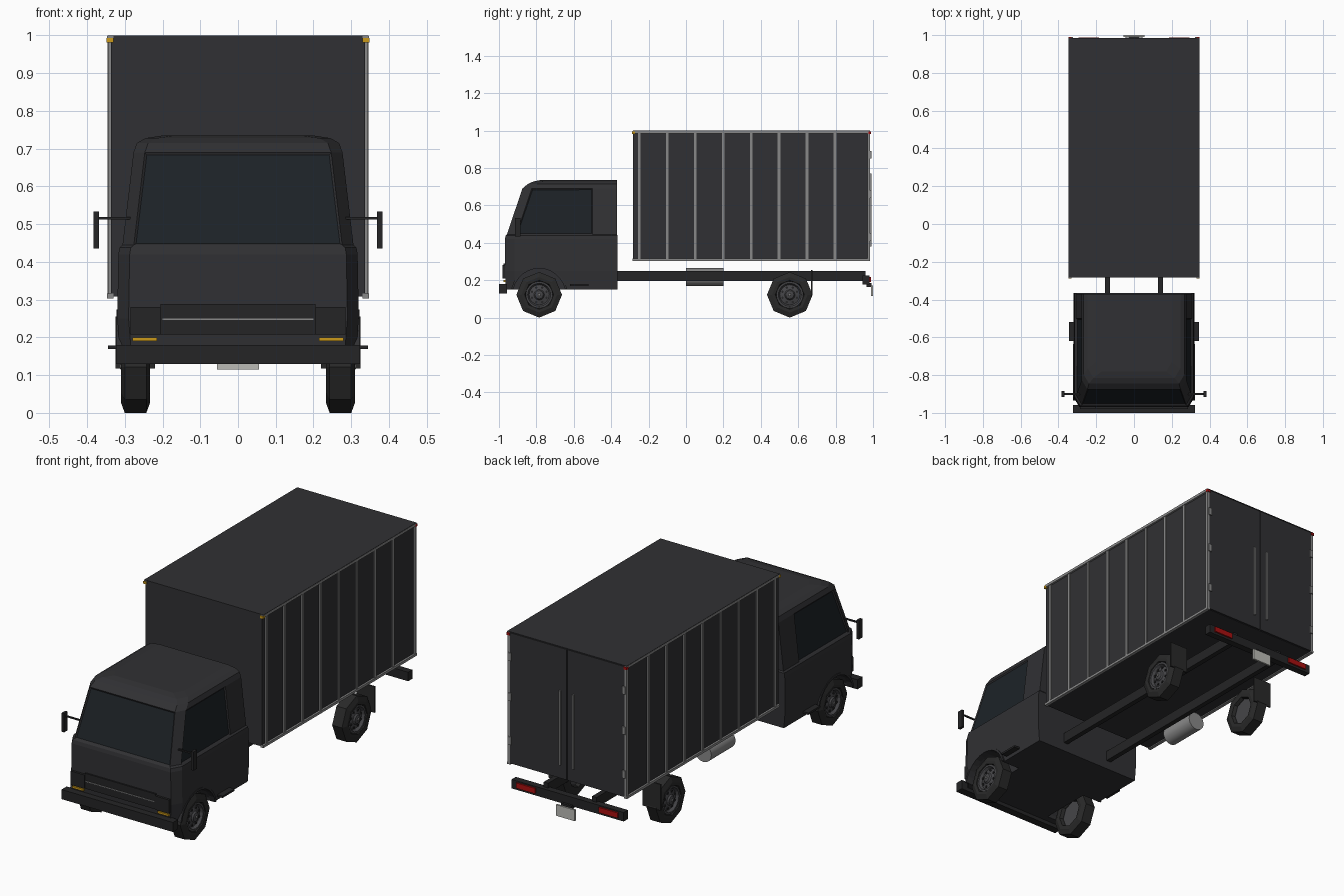
import bpy, bmesh, math

if "Cube" in bpy.data.objects:
    bpy.data.objects.remove(bpy.data.objects["Cube"])


def material(name, r, g, b):
    m = bpy.data.materials.new(name)
    m.diffuse_color = (r, g, b, 1)
    m.use_nodes = True
    m.node_tree.nodes["Principled BSDF"].inputs["Base Color"].default_value = m.diffuse_color
    return m


PAINT = material("dark_paint", 0.03, 0.03, 0.033)
BLACK = material("black_trim", 0.018, 0.018, 0.019)
GLASS = material("dark_glass", 0.012, 0.016, 0.02)
RUBBER = material("rubber", 0.022, 0.022, 0.022)
RIM = material("rim_grey", 0.06, 0.06, 0.065)
METAL = material("light_metal", 0.25, 0.25, 0.25)
AMBER = material("amber", 0.6, 0.32, 0.01)
RED = material("red", 0.4, 0.005, 0.005)
PLATE = material("plate", 0.5, 0.5, 0.47)


def finish(name, bm, mats, mirror=False):
    bmesh.ops.recalc_face_normals(bm, faces=bm.faces)
    me = bpy.data.meshes.new(name)
    bm.to_mesh(me)
    bm.free()
    for m in mats:
        me.materials.append(m)
    ob = bpy.data.objects.new(name, me)
    bpy.context.collection.objects.link(ob)
    if mirror:
        ob.modifiers.new("mirror", 'MIRROR')
    return ob


def boxes(name, mat, spans, mirror=False):
    """One object from boxes given as (x0, x1, y0, y1, z0, z1)."""
    bm = bmesh.new()
    for x0, x1, y0, y1, z0, z1 in spans:
        vs = bmesh.ops.create_cube(bm, size=1)["verts"]
        for v in vs:
            v.co = ((x0 + x1) / 2 + v.co.x * (x1 - x0),
                    (y0 + y1) / 2 + v.co.y * (y1 - y0),
                    (z0 + z1) / 2 + v.co.z * (z1 - z0))
    return finish(name, bm, [mat], mirror)


def lathe_x(bm, profile, n, y, z, closed=False, start=-90, arc=360):
    """Turn (radius, x) points around an axis parallel to x."""
    full = arc == 360
    rings = []
    for i in range(n if full else n + 1):
        a = math.radians(start + arc * i / n)
        rings.append([bm.verts.new((x, y + r * math.cos(a), z + r * math.sin(a)))
                      for r, x in profile])
    k = len(profile)
    for i in range(n):
        a, b = rings[i], rings[(i + 1) % len(rings)]
        for j in range(k if closed else k - 1):
            bm.faces.new((a[j], a[(j + 1) % k], b[(j + 1) % k], b[j]))
    if full and not closed:
        bm.faces.new([r[0] for r in rings])
        bm.faces.new([r[-1] for r in rings])
    elif not full:
        bm.faces.new(rings[0])
        bm.faces.new(rings[-1])


# Cab: lofted horizontal sections (z, half width, front y, back y)
levels = [(0.15, 0.312, -0.962, -0.365), (0.25, 0.320, -0.968, -0.365),
          (0.42, 0.317, -0.968, -0.365), (0.438, 0.314, -0.964, -0.365),
          (0.445, 0.306, -0.957, -0.37), (0.60, 0.287, -0.915, -0.37),
          (0.69, 0.277, -0.875, -0.37), (0.715, 0.268, -0.845, -0.37),
          (0.728, 0.245, -0.815, -0.37), (0.735, 0.20, -0.78, -0.37)]
bm = bmesh.new()
rings = []
# the glass zone is one tall face, so the 0.60 level is skipped
for z, w, yf, yb in [l for l in levels if l[0] != 0.60]:
    half = [(w - 0.03, yf), (w, yf + 0.05), (w, -0.5), (w, yb)]
    ring = half + [(-x, y) for x, y in reversed(half)]
    rings.append([bm.verts.new((x, y, z)) for x, y in ring])
bm.faces.new(rings[0])
bm.faces.new(rings[-1])
glass = []
for i in range(len(rings) - 1):
    a, b = rings[i], rings[i + 1]
    for j in range(8):
        f = bm.faces.new((a[j], a[(j + 1) % 8], b[(j + 1) % 8], b[j]))
        if i == 4 and j in (1, 5, 7):
            glass.append(f)
bmesh.ops.recalc_face_normals(bm, faces=bm.faces)
bmesh.ops.inset_individual(bm, faces=glass, thickness=0.008, depth=-0.005)
for f in glass:
    f.material_index = 1
cab = finish("cab", bm, [PAINT, GLASS])

# Wheel wells cut out of the cab
FRONT_Y, REAR_Y, WHEEL_Z = -0.785, 0.555, 0.122
bm = bmesh.new()
lathe_x(bm, [(0.143, 0.21), (0.143, 0.40)], 20, FRONT_Y, WHEEL_Z)
cutter = finish("wheel_well_cutter", bm, [BLACK], True)
cutter.hide_render = True
cutter.display_type = 'WIRE'
cut = cab.modifiers.new("wells", 'BOOLEAN')
cut.operation = 'DIFFERENCE'
cut.object = cutter

# Wheel arch lips
bm = bmesh.new()
lathe_x(bm, [(0.141, 0.29), (0.141, 0.322), (0.152, 0.322), (0.152, 0.29)],
        12, FRONT_Y, WHEEL_Z, True, 12, 156)
finish("arch_lips", bm, [PAINT], True)

# Wheels: eight-sided tyres with rims, hubs and bolts
for label, y in (("front", FRONT_Y), ("rear", REAR_Y)):
    bm = bmesh.new()
    lathe_x(bm, [(0.07, 0.25), (0.075, 0.235), (0.095, 0.233), (0.122, 0.243),
                 (0.122, 0.30), (0.095, 0.31), (0.078, 0.308), (0.072, 0.292)],
            8, y, WHEEL_Z, True)
    finish(label + "_tyres", bm, [RUBBER], True)
    bm = bmesh.new()
    lathe_x(bm, [(0.072, 0.255), (0.072, 0.304), (0.062, 0.304), (0.054, 0.29),
                 (0.028, 0.298), (0.022, 0.306), (0.012, 0.309)], 16, y, WHEEL_Z)
    finish(label + "_rims", bm, [RIM], True)
    bm = bmesh.new()
    for i in range(8):
        a = math.radians(22.5 + 45 * i)
        lathe_x(bm, [(0.007, 0.288), (0.007, 0.297)], 6,
                y + 0.042 * math.cos(a), WHEEL_Z + 0.042 * math.sin(a))
    finish(label + "_rim_holes", bm, [BLACK], True)
    bm = bmesh.new()
    lathe_x(bm, [(0.008, 0.305), (0.006, 0.313)], 8, y, WHEEL_Z)
    finish(label + "_hub_caps", bm, [METAL], True)

# Front end
boxes("front_bumper", BLACK, [(-0.323, 0.323, -1.0, -0.958, 0.13, 0.18)])
boxes("grille", BLACK, [(-0.205, 0.205, -0.976, -0.95, 0.208, 0.288)])
boxes("grille_strip", METAL, [(-0.2, 0.2, -0.979, -0.97, 0.246, 0.25)])
boxes("headlights", BLACK, [(0.205, 0.285, -0.98, -0.94, 0.208, 0.28)], True)
boxes("turn_signals", AMBER, [(0.215, 0.28, -0.975, -0.95, 0.19, 0.2)], True)
boxes("cab_steps", BLACK, [(0.27, 0.345, -0.62, -0.52, 0.169, 0.179)], True)
boxes("mirrors", BLACK, [(0.368, 0.383, -0.915, -0.885, 0.435, 0.533)], True)
boxes("mirror_arms", BLACK, [(0.285, 0.37, -0.904, -0.896, 0.512, 0.519)], True)

# Chassis
boxes("chassis_rails", BLACK, [(0.127, 0.153, -0.40, 0.96, 0.197, 0.25)], True)
boxes("mud_flaps", RUBBER, [(0.22, 0.325, 0.668, 0.675, 0.118, 0.255)], True)
boxes("rear_bumper", BLACK, [(-0.325, 0.325, 0.945, 0.98, 0.178, 0.225)])
boxes("tail_lights", RED, [(0.185, 0.295, 0.975, 0.988, 0.19, 0.218)], True)
boxes("rear_plate", PLATE, [(-0.055, 0.055, 0.99, 1.0, 0.115, 0.173)])
boxes("plate_bracket", BLACK, [(-0.03, 0.03, 0.965, 0.992, 0.165, 0.185)])

# Fuel tank on the left side
bpy.ops.mesh.primitive_cylinder_add(vertices=24, radius=0.047, depth=0.2,
                                    location=(-0.24, 0.1, 0.217),
                                    rotation=(math.pi / 2, 0, 0))
tank = bpy.context.object
tank.name = "fuel_tank"
tank.data.materials.append(METAL)
bpy.ops.object.shade_smooth_by_angle()

# Cargo box with posts and edge rails
Y0, Y1 = -0.283, 0.985
boxes("cargo_box", PAINT, [(-0.337, 0.337, Y0, Y1 - 0.008, 0.308, 0.999)])
posts = [-0.25 + 0.1495 * i for i in range(8)]
boxes("side_posts", METAL, [(0.33, 0.344, y - 0.007, y + 0.007, 0.31, 0.99)
                            for y in posts], True)
boxes("edge_rails", METAL,
      [(0.33, 0.347, Y0 - 0.002, Y1, 0.303, 0.316),
       (0.33, 0.347, Y0 - 0.002, Y1, 0.985, 0.998),
       (0.332, 0.346, Y1 - 0.014, Y1, 0.305, 0.995)], True)
boxes("roof_panel", PAINT, [(-0.346, 0.346, Y0, Y1, 0.996, 1.0)])

# Rear doors
boxes("rear_doors", PAINT, [(0.002, 0.332, Y1 - 0.012, Y1, 0.31, 0.994)], True)
boxes("door_hinges", METAL, [(0.322, 0.34, Y1 - 0.005, Y1 + 0.006, z - 0.02, z + 0.02)
                             for z in (0.43, 0.66, 0.87)], True)
boxes("door_bars", METAL, [(0.035, 0.044, Y1, Y1 + 0.008, 0.38, 0.77)], True)

# Marker lights on the upper box corners
boxes("front_markers", AMBER, [(0.33, 0.348, Y0 - 0.005, Y0 + 0.01, 0.981, 0.994)], True)
boxes("rear_markers", RED, [(0.33, 0.348, Y1 - 0.01, Y1 + 0.005, 0.981, 0.994)], True)
